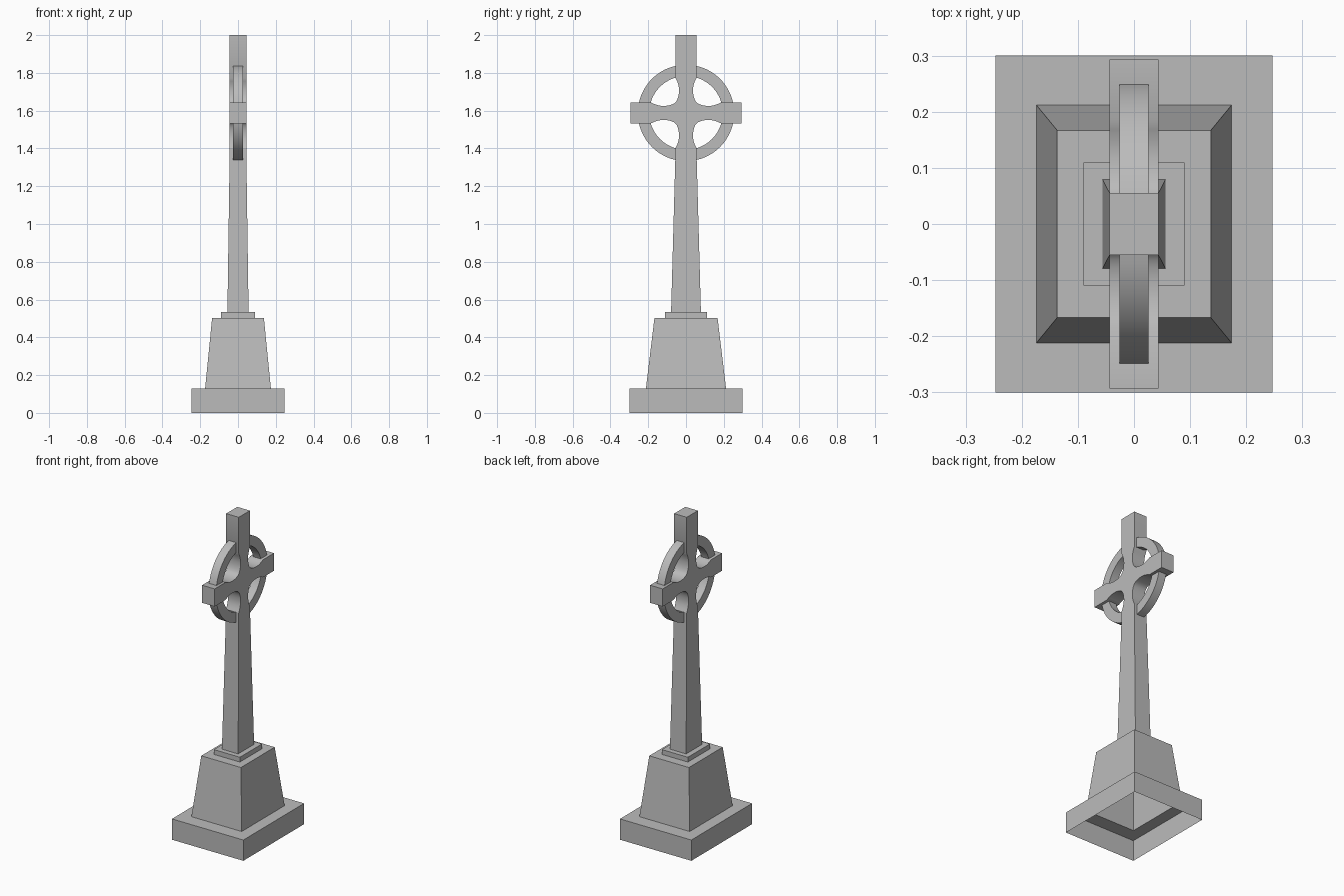
import bpy
import bmesh
from math import cos, sin, radians

cube = bpy.data.objects.get("Cube")
if cube:
    bpy.data.objects.remove(cube, do_unlink=True)

stone = bpy.data.materials.new("grey stone")
stone.use_nodes = True
colour = (0.5, 0.5, 0.5, 1)
stone.diffuse_color = colour
stone.node_tree.nodes["Principled BSDF"].inputs["Base Color"].default_value = colour

CENTRE = 1.588      # height of the cross centre
ARM = 0.055         # half width of the arms
CROSS = 0.0437      # half thickness of the cross
JOIN = 0.185        # distance below the centre where the shaft takes over


def finish(bm, name, smooth=False):
    mesh = bpy.data.meshes.new(name)
    bm.to_mesh(mesh)
    bm.free()
    obj = bpy.data.objects.new(name, mesh)
    obj.data.materials.append(stone)
    bpy.context.collection.objects.link(obj)
    if smooth:
        bpy.ops.object.select_all(action="DESELECT")
        obj.select_set(True)
        bpy.context.view_layer.objects.active = obj
        bpy.ops.object.shade_smooth_by_angle(angle=radians(35))
    return obj


def slab_from_outline(bm, outline, half):
    """Extrude a (y, z) outline to both sides of x = 0."""
    face = bm.faces.new([bm.verts.new((-half, y, z)) for y, z in outline])
    ext = bmesh.ops.extrude_face_region(bm, geom=[face], use_keep_orig=True)
    moved = [v for v in ext["geom"] if isinstance(v, bmesh.types.BMVert)]
    bmesh.ops.translate(bm, verts=moved, vec=(2 * half, 0, 0))
    bmesh.ops.recalc_face_normals(bm, faces=bm.faces)


# Hollow stepped base and tapering shaft: stacked rectangles (half x, half y, z)
def stacked_shell(name, levels):
    bm = bmesh.new()
    loops = [[bm.verts.new((sx * x, sy * y, z))
              for sx, sy in ((-1, -1), (1, -1), (1, 1), (-1, 1))]
             for x, y, z in levels]
    for low, high in zip(loops, loops[1:]):
        for i in range(4):
            j = (i + 1) % 4
            bm.faces.new((low[i], low[j], high[j], high[i]))
    finish(bm, name)


stacked_shell("base_and_shaft", [
    (0.247, 0.3, 0), (0.247, 0.3, 0.13),
    (0.174, 0.212, 0.13), (0.137, 0.167, 0.503),
    (0.09, 0.11, 0.503), (0.09, 0.11, 0.533),
    (0.056, 0.079, 0.533), (CROSS, ARM, CENTRE - JOIN)])

# Cross head: one scooped armpit, repeated in all four quadrants
half_scoop = [(JOIN, ARM), (0.168, 0.047), (0.15, 0.041), (0.135, 0.038),
              (0.12, 0.037), (0.104, 0.038), (0.09, 0.040), (0.077, 0.044),
              (0.065, 0.049), (0.056, 0.056)]
scoop = half_scoop + [(b, a) for a, b in reversed(half_scoop[:-1])]
upper = [(0.293, ARM)] + scoop + [(ARM, 2 - CENTRE)]
lower = [(0.293, ARM)] + scoop
right = [(y, -z) for y, z in reversed(lower)] + upper
outline = right + [(-y, z) for y, z in reversed(right)]

bm = bmesh.new()
slab_from_outline(bm, [(y, z + CENTRE) for y, z in outline], CROSS)
hidden = [f for f in bm.faces if f.normal.z < -0.99
          and abs(f.calc_center_median().z - (CENTRE - JOIN)) < 0.001]
bmesh.ops.delete(bm, geom=hidden, context="FACES")
finish(bm, "cross_head", smooth=True)

# Ring: four arcs between the arms
bm = bmesh.new()
STEPS = 16
for quarter in range(4):
    angles = [radians(90 * quarter + 12 + 66 * i / STEPS) for i in range(STEPS + 1)]
    arc = [(0.255 * cos(a), CENTRE + 0.255 * sin(a)) for a in angles]
    arc += [(0.195 * cos(a), CENTRE + 0.195 * sin(a)) for a in reversed(angles)]
    slab_from_outline(bm, arc, 0.026)
finish(bm, "ring", smooth=True)
